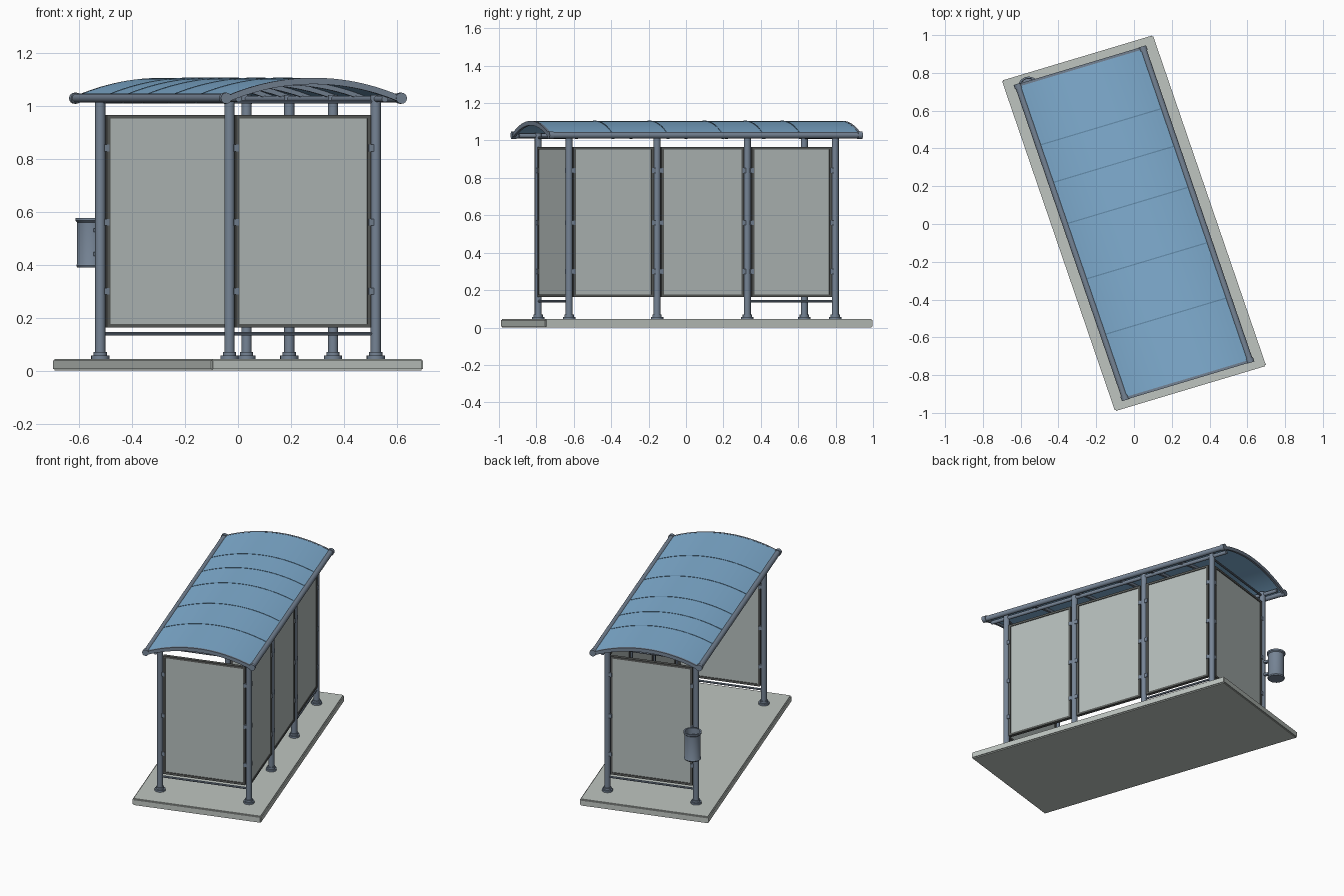
import bpy, bmesh, math
from mathutils import Matrix, Vector

cube = bpy.data.objects.get("Cube")
if cube:
    bpy.data.objects.remove(cube)


def material(name, rgb):
    m = bpy.data.materials.new(name)
    m.use_nodes = True
    m.diffuse_color = (*rgb, 1)
    m.node_tree.nodes["Principled BSDF"].inputs["Base Color"].default_value = (*rgb, 1)
    return m


STEEL = material("blue grey steel", (0.18, 0.23, 0.30))
FRAME = material("dark grey frame", (0.10, 0.105, 0.10))
GLASS = material("frosted pane", (0.46, 0.51, 0.50))
ROOF = material("blue roof sheet", (0.22, 0.43, 0.65))
SEAM = material("dark blue seam", (0.13, 0.27, 0.42))
CONCRETE = material("pale concrete", (0.52, 0.56, 0.53))

# The shelter stands turned on the ground: u runs across it, v along it
TURN = Matrix(((0.958, -0.324, 0, 0), (0.287, 0.946, 0, 0.004), (0, 0, 1, 0), (0, 0, 0, 1)))
POST_U, POST_V, INNER_V = 0.288, 0.752, 0.255
EAVE_U, ROOF_V, EAVE_Z, RISE = 0.345, 0.88, 1.03, 0.07


def finish(bm, name, mat):
    bmesh.ops.recalc_face_normals(bm, faces=bm.faces)
    bm.transform(TURN)
    for f in bm.faces:
        f.smooth = True
    mesh = bpy.data.meshes.new(name)
    bm.to_mesh(mesh)
    bm.free()
    mesh.set_sharp_from_angle(angle=math.radians(35))
    mesh.materials.append(mat)
    obj = bpy.data.objects.new(name, mesh)
    bpy.context.collection.objects.link(obj)
    return obj


def add_box(bm, centre, size):
    bmesh.ops.create_cube(bm, size=1, matrix=Matrix.Translation(centre) @ Matrix.Diagonal((*size, 1)))


def add_tube(bm, a, b, r, sides=16):
    a, b = Vector(a), Vector(b)
    d = b - a
    place = Matrix.Translation((a + b) / 2) @ d.to_track_quat("Z", "Y").to_matrix().to_4x4()
    bmesh.ops.create_cone(bm, cap_ends=True, segments=sides, radius1=r, radius2=r,
                          depth=d.length, matrix=place)


def arch(name, v0, v1, top, thick, mat, half=EAVE_U, steps=20):
    """Curved strip following the roof, from v0 to v1."""
    radius = (EAVE_U ** 2 + RISE ** 2) / (2 * RISE)
    centre = EAVE_Z + RISE - radius
    us = [half * (2 * i / steps - 1) for i in range(steps + 1)]
    outer = [(u, centre + math.sqrt(radius ** 2 - u * u) + top) for u in us]
    outline = outer + [(u, z - thick) for u, z in reversed(outer)]
    bm = bmesh.new()
    face = bm.faces.new([bm.verts.new((u, v0, z)) for u, z in outline])
    new = bmesh.ops.extrude_face_region(bm, geom=[face])["geom"]
    bmesh.ops.translate(bm, verts=[g for g in new if isinstance(g, bmesh.types.BMVert)],
                        vec=(0, v1 - v0, 0))
    return finish(bm, name, mat)


# Ground slab with softened edges
bm = bmesh.new()
add_box(bm, (0, 0, 0.0225), (0.835, 1.85, 0.045))
bmesh.ops.bevel(bm, geom=bm.edges[:], offset=0.006, segments=2, affect="EDGES")
finish(bm, "ground_slab", CONCRETE)

# Posts with stepped feet
posts = [(POST_U, v) for v in (-POST_V, -INNER_V, INNER_V, POST_V)]
posts += [(-POST_U, -POST_V), (-POST_U, POST_V)]
for i, (u, v) in enumerate(posts):
    bm = bmesh.new()
    add_tube(bm, (u, v, 0.04), (u, v, 1.04), 0.019)
    add_tube(bm, (u, v, 0.04), (u, v, 0.057), 0.034)
    add_tube(bm, (u, v, 0.05), (u, v, 0.07), 0.025)
    finish(bm, f"post_{i + 1}", STEEL)


def wall_panel(name, a, b, rail):
    """Framed pane between two posts a and b, running along u or v."""
    a, b = Vector((*a, 0)), Vector((*b, 0))
    along = (b - a).normalized()
    a, b = a + along * 0.022, b - along * 0.022
    mid, length = (a + b) / 2, (b - a).length
    low, high, bar, depth = 0.163, 0.965, 0.014, 0.022

    def size(run, deep, tall):
        return (run, deep, tall) if abs(along.x) > 0.5 else (deep, run, tall)

    bm = bmesh.new()
    add_box(bm, mid + Vector((0, 0, (low + high) / 2)), size(length - bar, 0.012, high - low - bar))
    finish(bm, name + "_pane", GLASS)
    bm = bmesh.new()
    for z in (low + bar / 2, high - bar / 2):
        add_box(bm, mid + Vector((0, 0, z)), size(length, depth, bar))
    for p in (a + along * bar / 2, b - along * bar / 2):
        add_box(bm, p + Vector((0, 0, (low + high) / 2)), size(bar, depth, high - low - 2 * bar))
    finish(bm, name + "_frame", FRAME)
    # Clamps holding the frame to the posts, and the low rail
    bm = bmesh.new()
    for p in (a, b):
        for z in (0.3, 0.56, 0.84):
            add_box(bm, p + Vector((0, 0, z)), size(0.02, 0.03, 0.025))
    if rail:
        add_tube(bm, a - along * 0.01 + Vector((0, 0, 0.14)), b + along * 0.01 + Vector((0, 0, 0.14)), 0.007, 8)
    finish(bm, name + "_clamps", STEEL)


# Three panes along the closed side and one at each end
for i in range(3):
    wall_panel(f"long_wall_{i + 1}", posts[i], posts[i + 1], i == 2)
wall_panel("front_end_wall", posts[4], posts[0], True)
wall_panel("back_end_wall", posts[5], posts[3], True)

# Eave tubes with end caps, and beams on the post tops
for side, name in ((1, "left"), (-1, "right")):
    bm = bmesh.new()
    u = side * EAVE_U
    add_tube(bm, (u, -ROOF_V, 1.028), (u, ROOF_V, 1.028), 0.017)
    for end in (-1, 1):
        add_tube(bm, (u, end * (ROOF_V - 0.02), 1.028), (u, end * (ROOF_V + 0.005), 1.028), 0.021)
    finish(bm, name + "_eave_tube", STEEL)
    bm = bmesh.new()
    add_tube(bm, (side * POST_U, -ROOF_V + 0.02, 1.025), (side * POST_U, ROOF_V - 0.02, 1.025), 0.012)
    finish(bm, name + "_post_beam", STEEL)

# Thin ties across both ends
for end, name in ((-1, "front"), (1, "back")):
    bm = bmesh.new()
    add_tube(bm, (-POST_U, end * POST_V, 1.015), (POST_U, end * POST_V, 1.015), 0.007, 8)
    finish(bm, name + "_end_tie", STEEL)

# Curved roof sheet, end arches, ribs below and seams above
arch("roof_sheet", -ROOF_V, ROOF_V, 0.004, 0.008, ROOF, half=0.338)
for end, name in ((-1, "front"), (1, "back")):
    v = end * (ROOF_V - 0.004)
    arch(name + "_end_arch", v - 0.007, v + 0.007, 0.005, 0.024, STEEL)
for i, v in enumerate((-0.52, -0.21, 0.10, 0.33, 0.54)):
    arch(f"roof_rib_{i + 1}", v - 0.008, v + 0.008, -0.002, 0.02, STEEL)
    arch(f"roof_seam_{i + 1}", v - 0.003, v + 0.003, 0.006, 0.004, SEAM, half=0.33)

# Open litter bin, turned from a profile, hung beyond the back right post
BIN_U, BIN_V = -0.293, 0.85
profile = [(0, 0.39), (0.05, 0.39), (0.054, 0.397), (0.05, 0.404), (0.05, 0.56), (0.057, 0.566),
           (0.057, 0.577), (0.047, 0.577), (0.045, 0.41), (0, 0.41)]
bm = bmesh.new()
ring = [bm.verts.new((BIN_U + r, BIN_V, z)) for r, z in profile]
edges = [bm.edges.new(pair) for pair in zip(ring, ring[1:])]
bmesh.ops.spin(bm, geom=ring + edges, cent=(BIN_U, BIN_V, 0), axis=(0, 0, 1),
               angle=math.tau, steps=24)
bmesh.ops.remove_doubles(bm, verts=bm.verts, dist=0.0005)
finish(bm, "litter_bin", STEEL)
bm = bmesh.new()
for z in (0.44, 0.53):
    add_box(bm, (-POST_U, POST_V + 0.03, z), (0.02, 0.06, 0.014))
finish(bm, "bin_brackets", STEEL)
